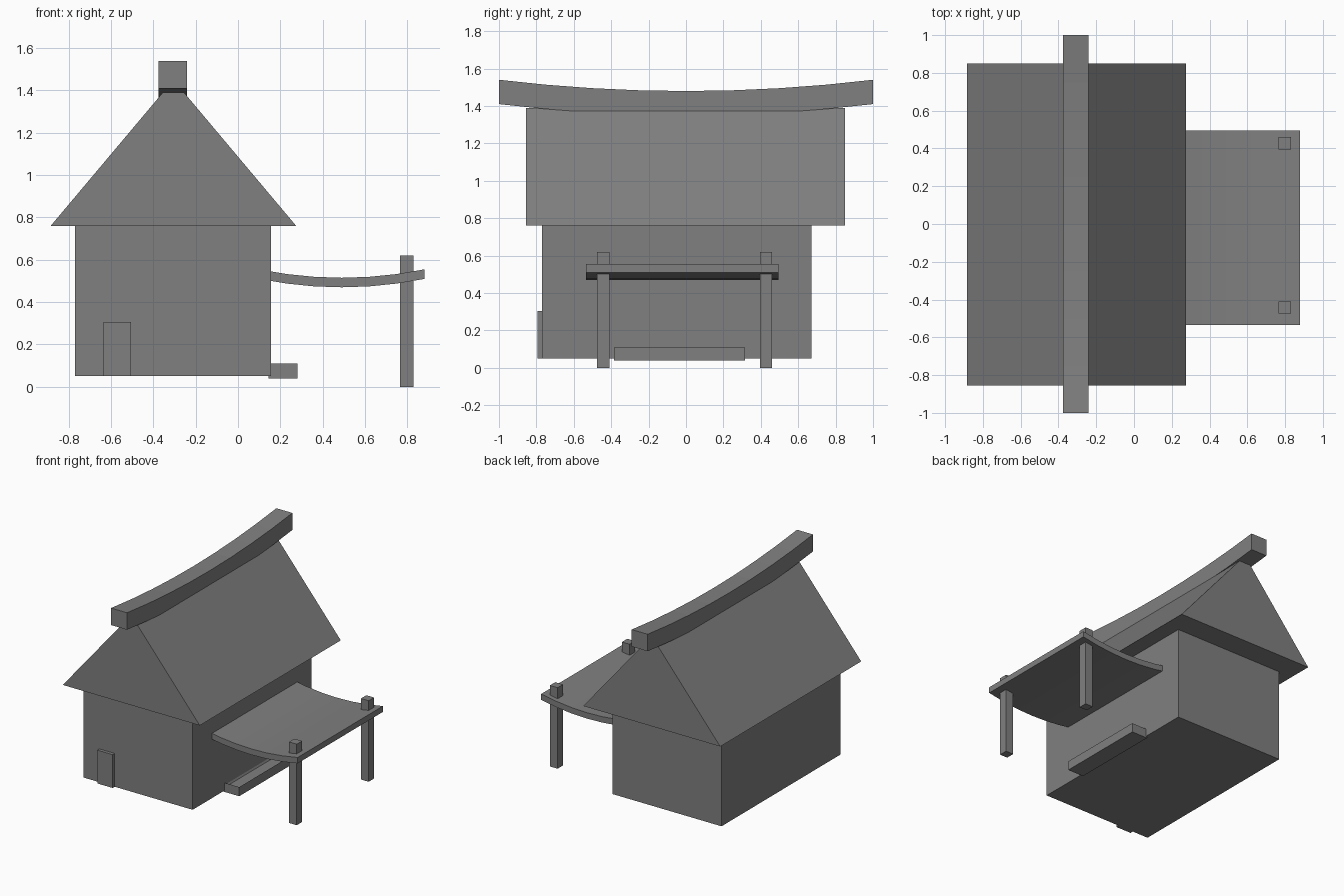
import bpy
import bmesh

if "Cube" in bpy.data.objects:
    bpy.data.objects.remove(bpy.data.objects["Cube"], do_unlink=True)

GREY = (0.215, 0.215, 0.215, 1)
mat = bpy.data.materials.new("plain_grey")
mat.use_nodes = True
mat.diffuse_color = GREY
mat.node_tree.nodes["Principled BSDF"].inputs["Base Color"].default_value = GREY


def finish(name, bm):
    bmesh.ops.recalc_face_normals(bm, faces=bm.faces)
    mesh = bpy.data.meshes.new(name)
    bm.to_mesh(mesh)
    bm.free()
    mesh.materials.append(mat)
    obj = bpy.data.objects.new(name, mesh)
    bpy.context.collection.objects.link(obj)
    return obj


def prism(name, outline, axis, start, end):
    """Extrude a closed outline along x or y; outline holds (other, z) pairs."""
    bm = bmesh.new()
    place = (lambda a, z: (start, a, z)) if axis == "x" else (lambda a, z: (a, start, z))
    face = bm.faces.new([bm.verts.new(place(a, z)) for a, z in outline])
    moved = bmesh.ops.extrude_face_region(bm, geom=[face])["geom"]
    shift = (end - start, 0, 0) if axis == "x" else (0, end - start, 0)
    bmesh.ops.translate(bm, vec=shift, verts=[v for v in moved if isinstance(v, bmesh.types.BMVert)])
    return finish(name, bm)


def box(name, x, y, z):
    outline = [(x[0], z[0]), (x[1], z[0]), (x[1], z[1]), (x[0], z[1])]
    return prism(name, outline, "y", y[0], y[1])


def sagging(low, high, middle, top, sag, thickness, steps):
    """Outline of a strip whose top follows a shallow parabola."""
    spots = [low + (high - low) * i / steps for i in range(steps + 1)]
    upper = [(s, top + sag * (s - middle) ** 2) for s in spots]
    return upper + [(s, z - thickness) for s, z in reversed(upper)]


# House body and door
box("walls", (-0.77, 0.155), (-0.77, 0.67), (0.05, 0.77))
box("door", (-0.635, -0.505), (-0.795, -0.76), (0.05, 0.305))

# Gabled roof with a narrow flat top
prism("roof", [(-0.885, 0.76), (0.275, 0.76), (-0.255, 1.39), (-0.355, 1.39)],
      "y", -0.855, 0.85)

# Curved ridge beam
prism("ridge_beam", sagging(-1, 1, 0, 1.48, 0.06, 0.13, 8), "x", -0.375, -0.24)

# Sagging side awning and its posts
prism("awning", sagging(0.10, 0.88, 0.49, 0.515, 0.26, 0.045, 6), "y", -0.535, 0.495)
for name, y in (("front_post", -0.475), ("back_post", 0.395)):
    box(name, (0.765, 0.83), (y, y + 0.065), (0, 0.62))

# Trough beside the wall, with a recessed top
trough = box("trough", (0.145, 0.28), (-0.385, 0.315), (0.04, 0.11))
bm = bmesh.new()
bm.from_mesh(trough.data)
top = max(bm.faces, key=lambda f: f.calc_center_median().z)
bmesh.ops.inset_region(bm, faces=[top], thickness=0.025)
bmesh.ops.translate(bm, vec=(0, 0, -0.03), verts=top.verts)
bm.to_mesh(trough.data)
bm.free()
